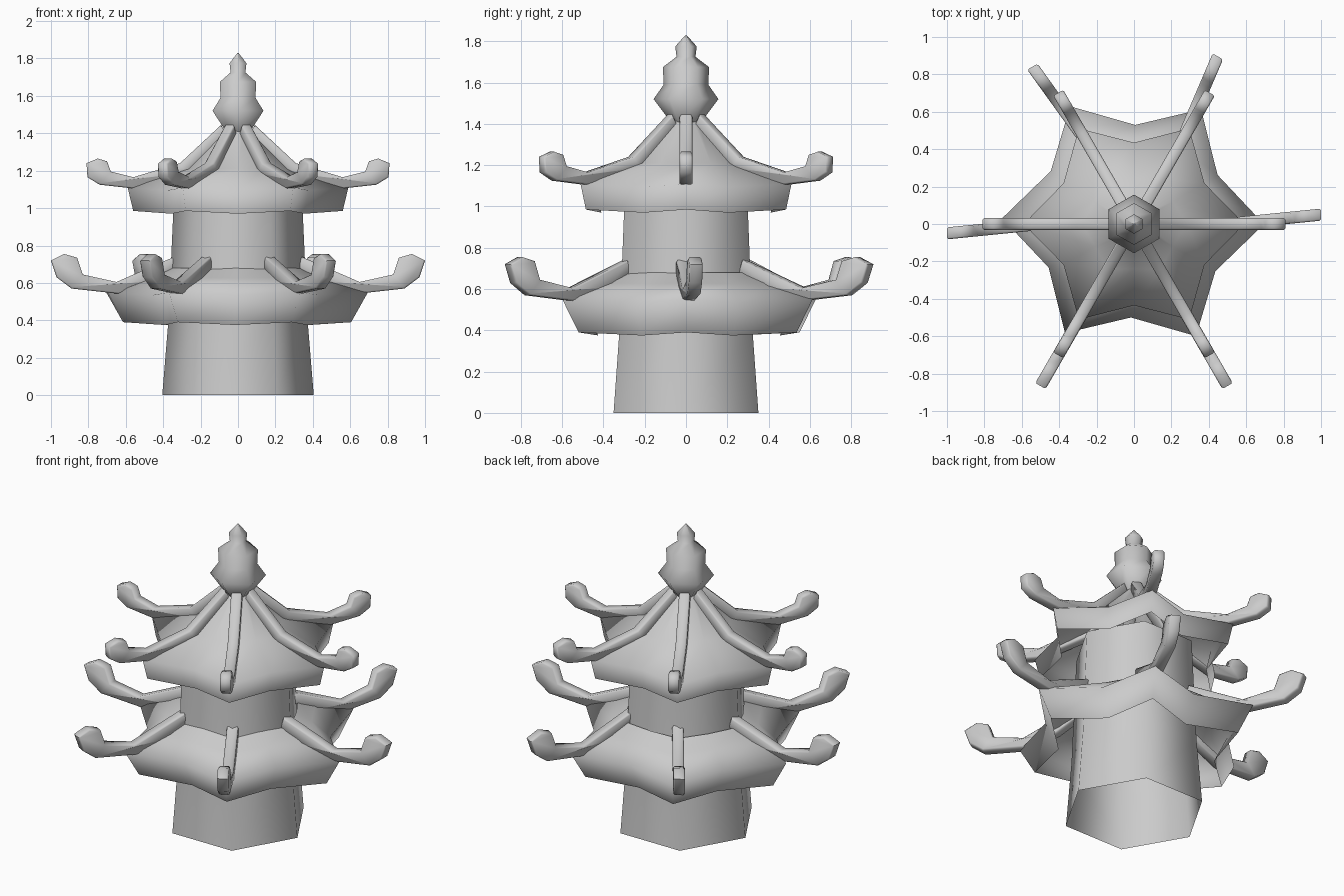
import bpy, bmesh
from math import sin, cos, pi, radians
from mathutils import Matrix

cube = bpy.data.objects.get("Cube")
if cube:
    bpy.data.objects.remove(cube, do_unlink=True)

stone = bpy.data.materials.new("grey stone")
stone.use_nodes = True
GREY = (0.6, 0.6, 0.6, 1)
stone.diffuse_color = GREY
stone.node_tree.nodes["Principled BSDF"].inputs["Base Color"].default_value = GREY


def finish(name, bm, smooth_angle):
    mesh = bpy.data.meshes.new(name)
    bm.to_mesh(mesh)
    bm.free()
    mesh.materials.append(stone)
    ob = bpy.data.objects.new(name, mesh)
    bpy.context.collection.objects.link(ob)
    bpy.ops.object.select_all(action="DESELECT")
    bpy.context.view_layer.objects.active = ob
    ob.select_set(True)
    bpy.ops.object.shade_smooth_by_angle(angle=radians(smooth_angle))
    return ob


def shell(name, rings, sides, smooth_angle, turn=0.0):
    """Open shell lofted through rings of (corner z, corner radius, valley z, valley radius)."""
    bm = bmesh.new()
    loops = []
    for tip_z, tip_r, valley_z, valley_r in rings:
        loop = []
        for i in range(sides):
            a = 2 * pi * i / sides + radians(turn)
            in_valley = sides == 12 and i % 2
            r, z = (valley_r, valley_z) if in_valley else (tip_r, tip_z)
            loop.append(bm.verts.new((r * cos(a), r * sin(a), z)))
        loops.append(loop)
    for low, high in zip(loops, loops[1:]):
        for i in range(sides):
            j = (i + 1) % sides
            bm.faces.new((low[i], low[j], high[j], high[i]))
    return finish(name, bm, smooth_angle)


def hexagon(name, profile, smooth_angle, turn=0.0):
    return shell(name, [(z, r, z, r) for z, r in profile], 6, smooth_angle, turn)


def hip_beams(name, outline, width, skews):
    """Upturned beams every 60 degrees: a side outline (radius, z) given thickness."""
    for k, skew in enumerate(skews):
        bm = bmesh.new()
        sides = [[bm.verts.new((r, s * width / 2 + skew * (r - 0.5), z))
                  for r, z in outline] for s in (-1, 1)]
        n = len(outline)
        for side in sides:
            bm.faces.new(side)
        for i in range(n):
            j = (i + 1) % n
            bm.faces.new((sides[0][i], sides[0][j], sides[1][j], sides[1][i]))
        bmesh.ops.rotate(bm, verts=bm.verts, matrix=Matrix.Rotation(k * pi / 3, 3, "Z"))
        bmesh.ops.recalc_face_normals(bm, faces=bm.faces)
        rims = [e for e in bm.edges if any(len(f.verts) > 4 for f in e.link_faces)]
        bmesh.ops.bevel(bm, geom=rims, offset=0.008, segments=1, affect="EDGES")
        finish(f"{name}_{k + 1}", bm, 50)


# Tapered hexagonal walls, open at the base
hexagon("tower_walls", [(0, 0.405), (0.4, 0.372), (1.05, 0.343)], 75)

# Star-shaped hollow roofs with flared eaves
lower = shell("lower_roof", [(0.39, 0.61, 0.375, 0.44), (0.55, 0.70, 0.535, 0.515),
                             (0.63, 0.47, 0.625, 0.41), (0.68, 0.36, 0.68, 0.325)],
              12, 130, -1.3)
lower.location = (-0.005, 0.015, 0)
shell("upper_roof", [(0.985, 0.56, 0.97, 0.41), (1.11, 0.59, 1.095, 0.435),
                     (1.21, 0.28, 1.21, 0.24), (1.43, 0.06, 1.43, 0.055)], 12, 130)

# Upturned ridge beams with club ends
hip_beams("lower_ridge", [(0.32, 0.68), (0.45, 0.60), (0.62, 0.54), (0.89, 0.57),
                          (0.97, 0.63), (1.0, 0.72), (0.93, 0.755), (0.86, 0.735),
                          (0.83, 0.645), (0.65, 0.605), (0.34, 0.74)],
          0.064, (0.1, 0.12, 0.1, 0.1, 0, 0))
hip_beams("upper_ridge", [(0.06, 1.39), (0.27, 1.18), (0.56, 1.105), (0.74, 1.125),
                          (0.805, 1.165), (0.81, 1.24), (0.75, 1.265), (0.70, 1.25),
                          (0.68, 1.195), (0.56, 1.165), (0.31, 1.24), (0.09, 1.445)],
          0.062, [0] * 6)

# Finial
hexagon("finial", [(1.41, 0.075), (1.52, 0.157), (1.59, 0.108), (1.675, 0.112),
                   (1.725, 0.046), (1.775, 0.052), (1.83, 0.003)], 100, 30)
